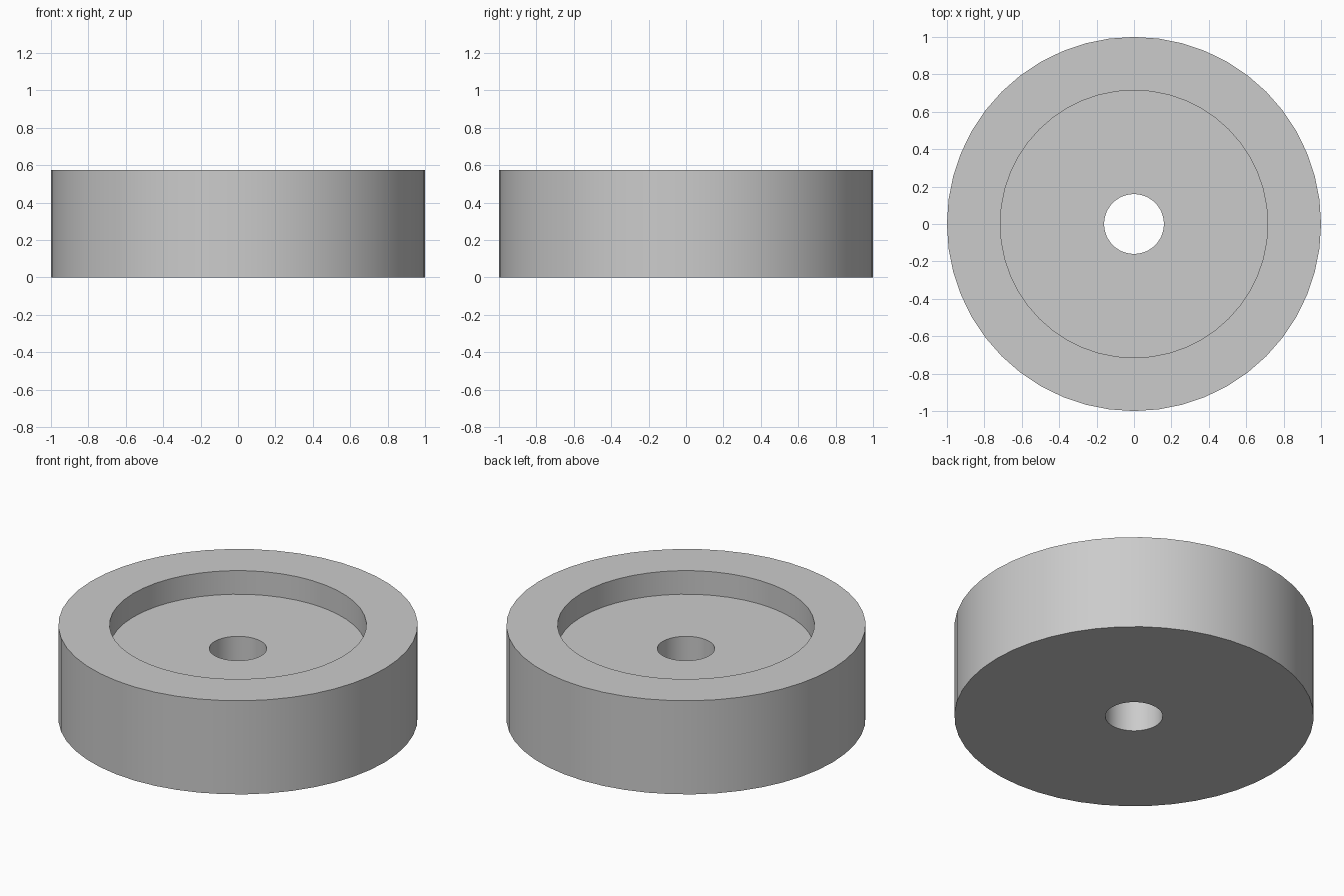
import bpy
import bmesh
import math

cube = bpy.data.objects.get("Cube")
if cube:
    bpy.data.objects.remove(cube, do_unlink=True)

SEGMENTS = 48
OUTER, RECESS, BORE = 1.0, 0.715, 0.16
HEIGHT, FLOOR = 0.575, 0.43

# Plain grey surface
grey = bpy.data.materials.new("plain grey")
grey.use_nodes = True
colour = (0.6, 0.6, 0.6, 1)
grey.diffuse_color = colour
grey.node_tree.nodes["Principled BSDF"].inputs["Base Color"].default_value = colour

# Closed cross-section: bore, underside, outer wall, rim, recess wall, recess floor
profile = [(BORE, 0), (OUTER, 0), (OUTER, HEIGHT),
           (RECESS, HEIGHT), (RECESS, FLOOR), (BORE, FLOOR)]

# Turn the cross-section around the vertical axis
bm = bmesh.new()
points = [bm.verts.new((r, 0, z)) for r, z in profile]
edges = [bm.edges.new((a, b)) for a, b in zip(points, points[1:] + points[:1])]
bmesh.ops.spin(bm, geom=points + edges, cent=(0, 0, 0), axis=(0, 0, 1),
               angle=math.tau, steps=SEGMENTS, use_merge=True)
bmesh.ops.remove_doubles(bm, verts=bm.verts[:], dist=0.0001)
bmesh.ops.recalc_face_normals(bm, faces=bm.faces[:])
mesh = bpy.data.meshes.new("recessed_wheel")
bm.to_mesh(mesh)
bm.free()
mesh.materials.append(grey)

wheel = bpy.data.objects.new("recessed_wheel", mesh)
bpy.context.collection.objects.link(wheel)

# Smooth round walls with sharp rims
bpy.ops.object.select_all(action="DESELECT")
wheel.select_set(True)
bpy.context.view_layer.objects.active = wheel
bpy.ops.object.shade_smooth_by_angle(angle=math.radians(30))
